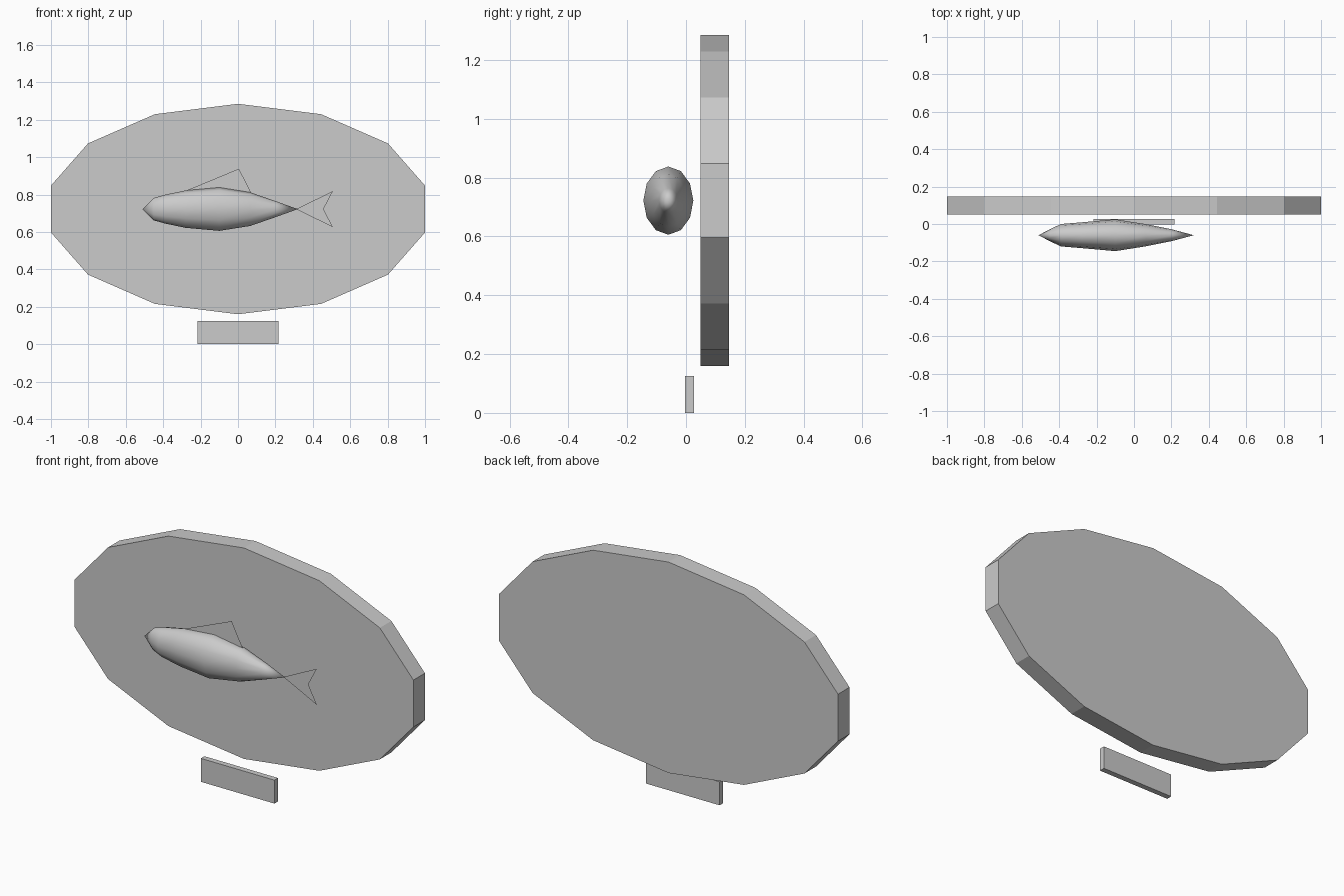
import bpy, bmesh
from math import sin, cos, pi

if "Cube" in bpy.data.objects:
    bpy.data.objects.remove(bpy.data.objects["Cube"])

FISH_Y, FISH_Z = -0.06, 0.722


def finish(name, bm, smooth=False):
    bmesh.ops.recalc_face_normals(bm, faces=bm.faces)
    mesh = bpy.data.meshes.new(name)
    bm.to_mesh(mesh)
    bm.free()
    for p in mesh.polygons:
        p.use_smooth = smooth
    obj = bpy.data.objects.new(name, mesh)
    bpy.context.collection.objects.link(obj)
    return obj


def slab(name, outline, y0, y1=None):
    """Flat outline in x/z, given depth if y1 is set."""
    bm = bmesh.new()
    face = bm.faces.new([bm.verts.new((x, y0, z)) for x, z in outline])
    if y1 is not None:
        new = bmesh.ops.extrude_face_region(bm, geom=[face], use_keep_orig=True)["geom"]
        bmesh.ops.translate(bm, vec=(0, y1 - y0, 0),
                            verts=[v for v in new if isinstance(v, bmesh.types.BMVert)])
    return finish(name, bm)


# Oval backboard with 14 sides
oval = [(1.0257 * sin(2 * pi * i / 14), 0.7225 + 0.5625 * cos(2 * pi * i / 14))
        for i in range(14)]
slab("backboard", oval, 0.05, 0.147)

# Small plate below
slab("plate", [(-0.217, 0), (0.217, 0), (0.217, 0.125), (-0.217, 0.125)], -0.003, 0.027)

# Fish body: elliptical rings (x, half width, half height) between two tips
rings = [(-0.45, 0.032, 0.06), (-0.39, 0.06, 0.077), (-0.28, 0.069, 0.1),
         (-0.10, 0.085, 0.116), (0.065, 0.059, 0.09), (0.20, 0.032, 0.043)]
SIDES = 12
bm = bmesh.new()
loops = [[bm.verts.new((x, FISH_Y + w * sin(2 * pi * i / SIDES),
                        FISH_Z + h * cos(2 * pi * i / SIDES)))
          for i in range(SIDES)] for x, w, h in rings]
nose = bm.verts.new((-0.51, FISH_Y, FISH_Z))
tip = bm.verts.new((0.32, FISH_Y, FISH_Z))
for i in range(SIDES):
    j = (i + 1) % SIDES
    bm.faces.new((nose, loops[0][i], loops[0][j]))
    bm.faces.new((tip, loops[-1][j], loops[-1][i]))
    for a, b in zip(loops, loops[1:]):
        bm.faces.new((a[i], b[i], b[j], a[j]))
finish("fish_body", bm, smooth=True)

# Paper-thin fins
slab("dorsal_fin", [(-0.275, 0.822), (0.005, 0.938), (0.07, 0.81)], FISH_Y)
slab("tail_fin", [(0.31, FISH_Z), (0.507, 0.818), (0.457, FISH_Z), (0.507, 0.626)], FISH_Y)
